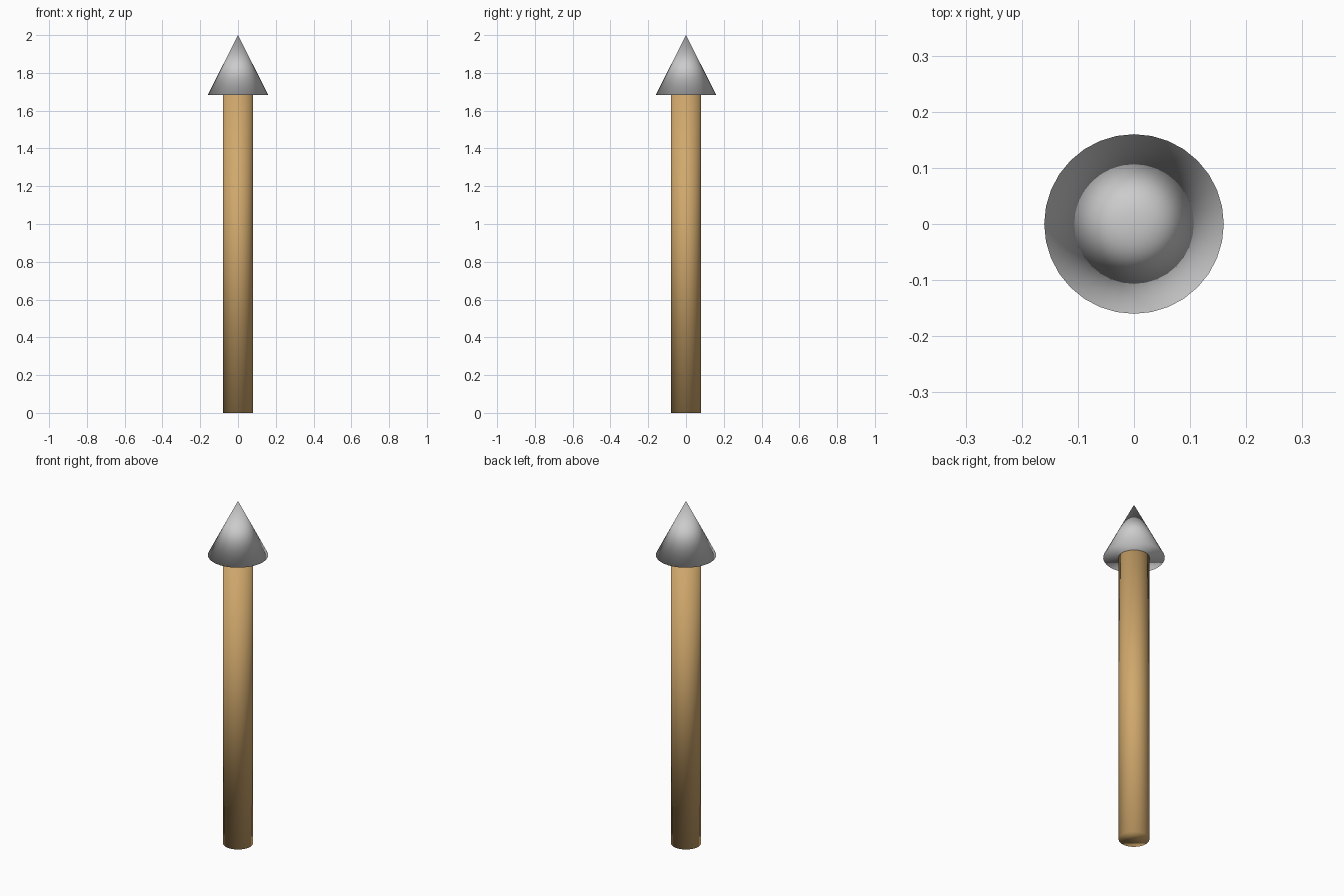
import bpy

if "Cube" in bpy.data.objects:
    bpy.data.objects.remove(bpy.data.objects["Cube"])

SIDES = 32


def finish(name, color=None):
    """Name the active part, shade it smooth all over and colour it."""
    obj = bpy.context.object
    obj.name = obj.data.name = name
    bpy.ops.object.shade_smooth()
    if color:
        mat = bpy.data.materials.new(name + "_material")
        mat.diffuse_color = (*color, 1.0)
        mat.use_nodes = True
        mat.node_tree.nodes["Principled BSDF"].inputs["Base Color"].default_value = mat.diffuse_color
        obj.data.materials.append(mat)
    return obj


# Wooden shaft
bpy.ops.mesh.primitive_cylinder_add(vertices=SIDES, radius=0.08, depth=1.684,
                                    location=(0, 0, 0.842))
finish("shaft", (0.63, 0.39, 0.15))

# Pointed head, smooth over the rim like the shaft
bpy.ops.mesh.primitive_cone_add(vertices=SIDES, radius1=0.16, radius2=0, depth=0.316,
                                location=(0, 0, 1.842))
finish("arrow_head")
